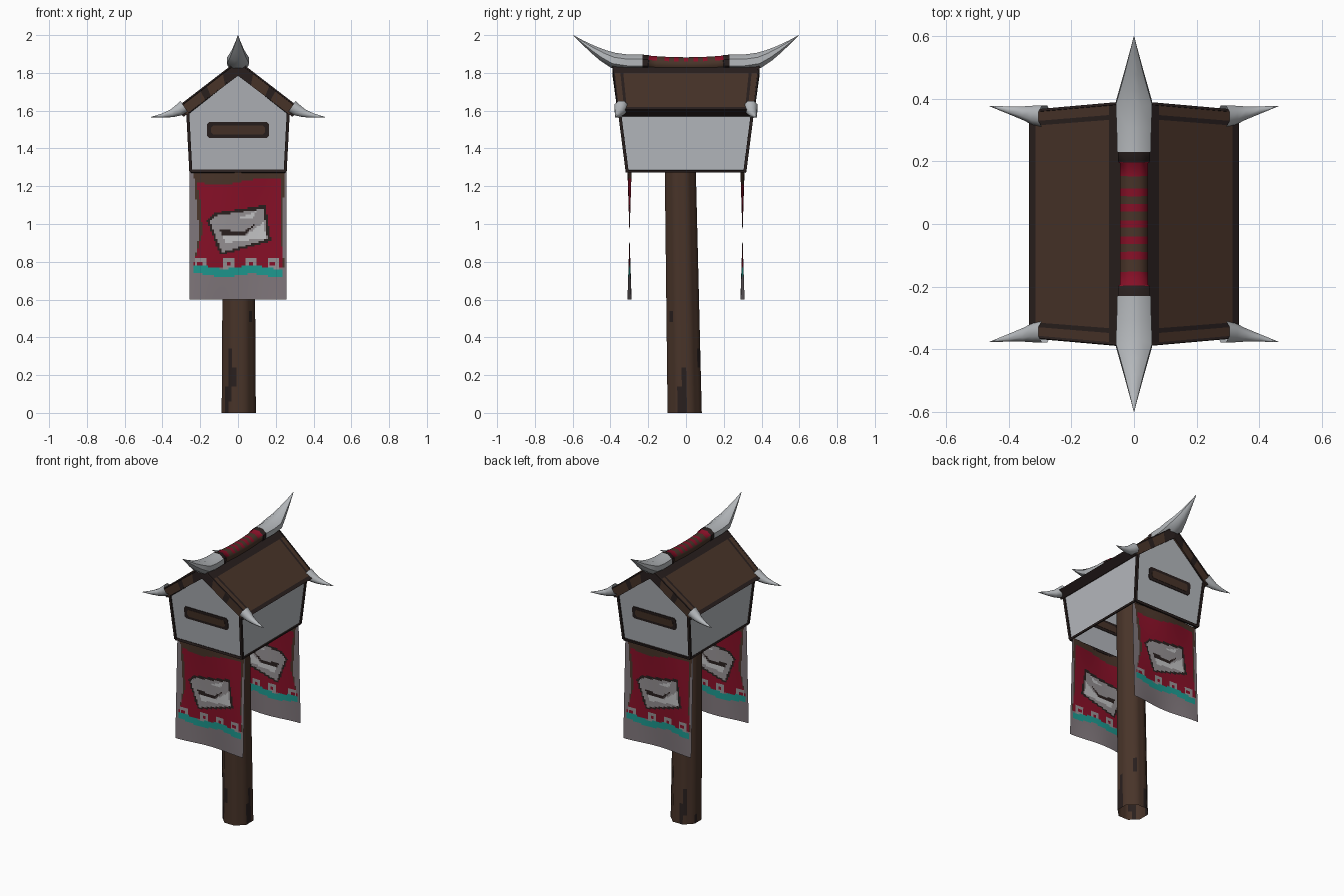
import bpy, bmesh, math
from mathutils import Vector

if "Cube" in bpy.data.objects:
    bpy.data.objects.remove(bpy.data.objects["Cube"])

COLOURS = {
    "wood_brown": (0.065, 0.034, 0.022), "dark_wood": (0.022, 0.014, 0.013),
    "pale_wall": (0.46, 0.48, 0.51), "horn_grey": (0.46, 0.48, 0.50),
    "cloth_red": (0.24, 0.005, 0.02), "cloth_teal": (0.012, 0.31, 0.27),
    "cloth_mauve": (0.21, 0.18, 0.195), "patch_grey": (0.30, 0.28, 0.29),
    "patch_white": (0.55, 0.55, 0.56),
}
MATS = {}
for n, c in COLOURS.items():
    MATS[n] = bpy.data.materials.new(n)
    MATS[n].diffuse_color = (*c, 1)
NAMES = list(COLOURS)


def build(name, verts, faces, rule, smooth=None, fix=True):
    """Mesh object; rule is a colour name or a function of (face index, face)."""
    me = bpy.data.meshes.new(name)
    me.from_pydata([tuple(v) for v in verts], [], faces)
    for n in NAMES:
        me.materials.append(MATS[n])
    bm = bmesh.new()
    bm.from_mesh(me)
    if fix:
        bmesh.ops.recalc_face_normals(bm, faces=bm.faces)
    bm.normal_update()
    for i, f in enumerate(bm.faces):
        f.material_index = NAMES.index(rule if isinstance(rule, str) else rule(i, f))
        f.smooth = smooth is not None
    bm.to_mesh(me)
    bm.free()
    if smooth is not None:
        me.set_sharp_from_angle(angle=math.radians(smooth))
    ob = bpy.data.objects.new(name, me)
    bpy.context.scene.collection.objects.link(ob)
    return ob


def tube(name, path, radii, side, rule, sides=8, smooth=50):
    """Sweep an ellipse (width along side, height) along a path."""
    path = [Vector(p) for p in path]
    side = Vector(side)
    verts, faces = [], []
    for i, p in enumerate(path):
        t = (path[min(i + 1, len(path) - 1)] - path[max(i - 1, 0)]).normalized()
        up = side.cross(t).normalized()
        for k in range(sides):
            a = 2 * math.pi * (k + 0.5) / sides
            verts.append(p + side * radii[i][0] * math.cos(a) + up * radii[i][1] * math.sin(a))
    for i in range(len(path) - 1):
        for k in range(sides):
            j = (k + 1) % sides
            faces.append((i * sides + k, i * sides + j, (i + 1) * sides + j, (i + 1) * sides + k))
    return build(name, verts, faces, rule, smooth)


def bar(name, p, q, w=0.016, colour="dark_wood"):
    p, q = Vector(p), Vector(q)
    t = (q - p).normalized()
    s = t.cross(Vector((0.3, 0.2, 1)) if abs(t.z) < 0.9 else Vector((0, 1, 0))).normalized() * w / 2
    u = t.cross(s)
    v = [e + a * s + b * u for e in (p, q) for a, b in ((1, 1), (-1, 1), (-1, -1), (1, -1))]
    f = [(0, 1, 2, 3), (7, 6, 5, 4)] + [(k, (k + 1) % 4, (k + 1) % 4 + 4, k + 4) for k in range(4)]
    return build(name, v, f, colour)


# Post: leaning octagon, each side split into three columns for dark streaks
ZS = [0, 0.06, 0.14, 0.24, 0.34, 0.48, 0.54, 1.5]
STREAKS = {(17, 1), (17, 2), (17, 3), (16, 0), (16, 1), (18, 2), (0, 0), (1, 0), (1, 1),
           (1, 2), (0, 1), (22, 5), (8, 0), (8, 1), (9, 1), (9, 2), (5, 3), (12, 0)}
verts, faces = [], []
for z in ZS:
    r = 0.098 - 0.007 * z
    for k in range(24):
        a, b = (Vector((math.cos(t), math.sin(t))) for t in
                ((k // 3 - 0.5) * math.pi / 4, (k // 3 + 0.5) * math.pi / 4))
        c = a.lerp(b, k % 3 / 3) * r
        verts.append((c.x + 0.004, c.y - 0.007 - 0.018 * z, z))
for i in range(len(ZS) - 1):
    for k in range(24):
        j = (k + 1) % 24
        faces.append((i * 24 + k, i * 24 + j, i * 24 + 24 + j, i * 24 + 24 + k))
build("post", verts, faces,
      lambda i, f: "dark_wood" if (i % 24, i // 24) in STREAKS else "wood_brown", 50)


# House walls: flared five-sided shell, open underneath
def wall_y(z):
    return 0.312 + (z - 1.28) * 0.128


GABLE = [(-0.25, 1.28), (0.25, 1.28), (0.266, 1.59), (0, 1.80), (-0.266, 1.59)]
verts = [(x, s * wall_y(z), z) for s in (-1, 1) for x, z in GABLE]
build("house_walls", verts, [(0, 1, 2, 3, 4), (9, 8, 7, 6, 5), (1, 6, 7, 2), (5, 0, 4, 9)], "pale_wall")

# Dark trim along the wall edges
for s in (-1, 1):
    pts = [(x, s * wall_y(z), z) for x, z in GABLE]
    for k in range(5):
        bar("gable_trim", pts[k], pts[(k + 1) % 5])
    bar("side_trim", (s * 0.25, -0.312, 1.28), (s * 0.25, 0.312, 1.28), 0.012)

# Slot plates on both gables: dark surround with brown centre
for s in (-1, 1):
    for name, w, z0, z1, d, col in (("slot_frame", 0.165, 1.455, 1.54, 0.004, "dark_wood"),
                                    ("slot_panel", 0.142, 1.473, 1.522, 0.006, "wood_brown")):
        h = 0.012
        ring = [(-w + h, z0), (w - h, z0), (w, z0 + h), (w, z1 - h),
                (w - h, z1), (-w + h, z1), (-w, z1 - h), (-w, z0 + h)]
        v = [(x, s * (wall_y(z) + o), z) for o in (d, -d) for x, z in ring]
        f = [tuple(range(8)), tuple(range(15, 7, -1))]
        f += [(k, (k + 1) % 8, (k + 1) % 8 + 8, k + 8) for k in range(8)]
        build(name, v, f, col)

# Roof slopes: slabs with painted dark borders
US = [0, 0.24, 0.5, 0.6, 0.94, 1]
VS = [-1, -0.91, -0.87, 0.87, 0.91, 1]
for s in (-1, 1):
    verts, faces, cols = [], [], []
    for ex, ez, rz in ((0.335, 1.605, 1.862), (0.287, 1.568, 1.785)):
        for u in US:
            for v in VS:
                verts.append((s * ex * u, v * (0.389 - 0.030 * u), rz + (ez - rz) * u))
    for i in range(5):
        um = (US[i] + US[i + 1]) / 2
        for j in range(5):
            vm = abs(VS[j] + VS[j + 1]) / 2
            q = (i * 6 + j, i * 6 + j + 1, i * 6 + j + 7, i * 6 + j + 6)
            faces += [q, tuple(k + 36 for k in q)]
            dark = um < 0.24 or um > 0.94 or 0.87 < vm < 0.91
            cols += ["dark_wood" if dark else "wood_brown", "wood_brown"]
        for j in (0, 5):
            faces.append((i * 6 + j, i * 6 + 6 + j, i * 6 + 42 + j, i * 6 + 36 + j))
            cols.append("dark_wood" if i in (0, 2, 4) else "wood_brown")
        faces.append((30 + i, 31 + i, 67 + i, 66 + i))
        cols.append("dark_wood")
    build("roof_slope", verts, faces, lambda i, f: cols[i])
    # dark line along the front and back bargeboards
    for e in (-1, 1):
        bar("roof_edge_line", (s * 0.03, e * 0.386, 1.838), (s * 0.325, e * 0.36, 1.611), 0.008)

# Ridge roll with red bands
half = [0.012, 0.04, 0.065, 0.09, 0.115, 0.155, 0.195, 0.2, 0.24]
ys = [-y for y in reversed(half)] + half


def ridge_rule(i, f):
    m = abs(f.calc_center_median().y)
    if m > 0.196:
        return "dark_wood"
    red = m < 0.012 or 0.04 < m < 0.065 or 0.09 < m < 0.115 or m > 0.155
    return "cloth_red" if red and f.normal.z > 0.2 else "wood_brown"


tube("ridge_roll", [(0, y, 1.843 + 0.012 * (y / 0.23) ** 2) for y in ys],
     [(0.056, 0.045) if abs(y) > 0.196 else (0.049, 0.043) for y in ys], (1, 0, 0), ridge_rule)

# Big ridge horns
for s in (-1, 1):
    tube("ridge_horn",
         [(0, s * y, z) for y, z in ((0.228, 1.855), (0.23, 1.855), (0.31, 1.855), (0.385, 1.866),
                                     (0.44, 1.893), (0.49, 1.923), (0.55, 1.964), (0.598, 2.0))],
         [(0.02, 0.02), (0.058, 0.046), (0.06, 0.046), (0.063, 0.045), (0.046, 0.034),
          (0.031, 0.023), (0.014, 0.010), (0.001, 0.001)], (1, 0, 0), "horn_grey")

# Small horns on the four eave corners
for sx in (-1, 1):
    for sy in (-1, 1):
        tube("eave_horn",
             [(sx * x, sy * y, z) for x, y, z in ((0.285, 0.343, 1.622), (0.315, 0.346, 1.602),
                                                  (0.35, 0.353, 1.586), (0.40, 0.363, 1.574), (0.46, 0.376, 1.566))],
             [(0.038, 0.038), (0.034, 0.033), (0.024, 0.023), (0.013, 0.012), (0.001, 0.001)],
             (0, 1, 0), "horn_grey")


# Banners: thin cloth sheets painted by simple shapes, later shapes on top
def inside(x, z, poly):
    hit = False
    for (x1, z1), (x2, z2) in zip(poly, poly[1:] + poly[:1]):
        if (z1 > z) != (z2 > z) and x < x1 + (z - z1) * (x2 - x1) / (z2 - z1):
            hit = not hit
    return hit


SHAPES = [
    ("wood_brown", [(-0.235, 1.28), (0.245, 1.28), (0.235, 0.9), (0.245, 0.77), (-0.235, 0.77), (-0.205, 0.95)]),
    ("cloth_red", [(-0.22, 1.22), (-0.08, 1.205), (0.1, 1.24), (0.23, 1.235), (0.222, 1.0),
                   (0.24, 0.765), (-0.24, 0.765), (-0.19, 0.95), (-0.195, 1.1)]),
    ("dark_wood", [(-0.165, 1.02), (-0.12, 1.06), (0.145, 1.1), (0.175, 0.91), (-0.095, 0.835)]),
    ("patch_grey", [(-0.15, 1.015), (-0.11, 1.045), (0.135, 1.08), (0.155, 0.92), (-0.085, 0.85)]),
    ("dark_wood", [(-0.1, 0.975), (0.02, 0.955), (0.09, 1.0), (0.03, 0.935), (-0.09, 0.945)]),
    ("patch_white", [(-0.08, 0.94), (0.03, 0.935), (0.14, 1.01), (0.145, 0.925), (-0.07, 0.9)]),
    ("patch_white", [(0.0, 1.03), (0.1, 1.068), (0.08, 1.03)]),
]


def banner_rule(x, z):
    col = "cloth_mauve"
    for c, poly in SHAPES:
        if inside(x, z, poly):
            col = c
    for cx in (-0.2, -0.05, 0.07, 0.185):  # little hem squares
        d = max(abs(x - cx), abs(z - 0.79))
        if 0.013 < d < 0.028:
            col = "patch_grey"
    if abs(x) < 0.24 and abs(z - 0.75 - 0.008 * math.sin(x * 22)) < 0.022:
        col = "cloth_teal"
    return col


NX, NZ = 52, 68
for s, name in ((1, "front_banner"), (-1, "back_banner")):
    verts, faces = [], []
    for i in range(NZ + 1):
        z = 0.6 + 0.68 * i / NZ
        for k in range(NX + 1):
            x = -0.256 + 0.512 * k / NX
            bow = 0.011 * math.cos(math.pi * x / 0.256) * (z - 0.94) / 0.34
            verts.append((s * x, s * (-0.299 - bow), z))
    for i in range(NZ):
        for k in range(NX):
            a = i * (NX + 1) + k
            faces.append((a, a + 1, a + NX + 2, a + NX + 1))

    def rule(i, f):
        c = f.calc_center_median()
        return banner_rule(s * c.x, c.z)
    build(name, verts, faces, rule, 60, fix=False)

for m in bpy.data.materials:
    if m.users and not m.is_grease_pencil:
        m.use_nodes = True
        m.node_tree.nodes["Principled BSDF"].inputs["Base Color"].default_value = m.diffuse_color
